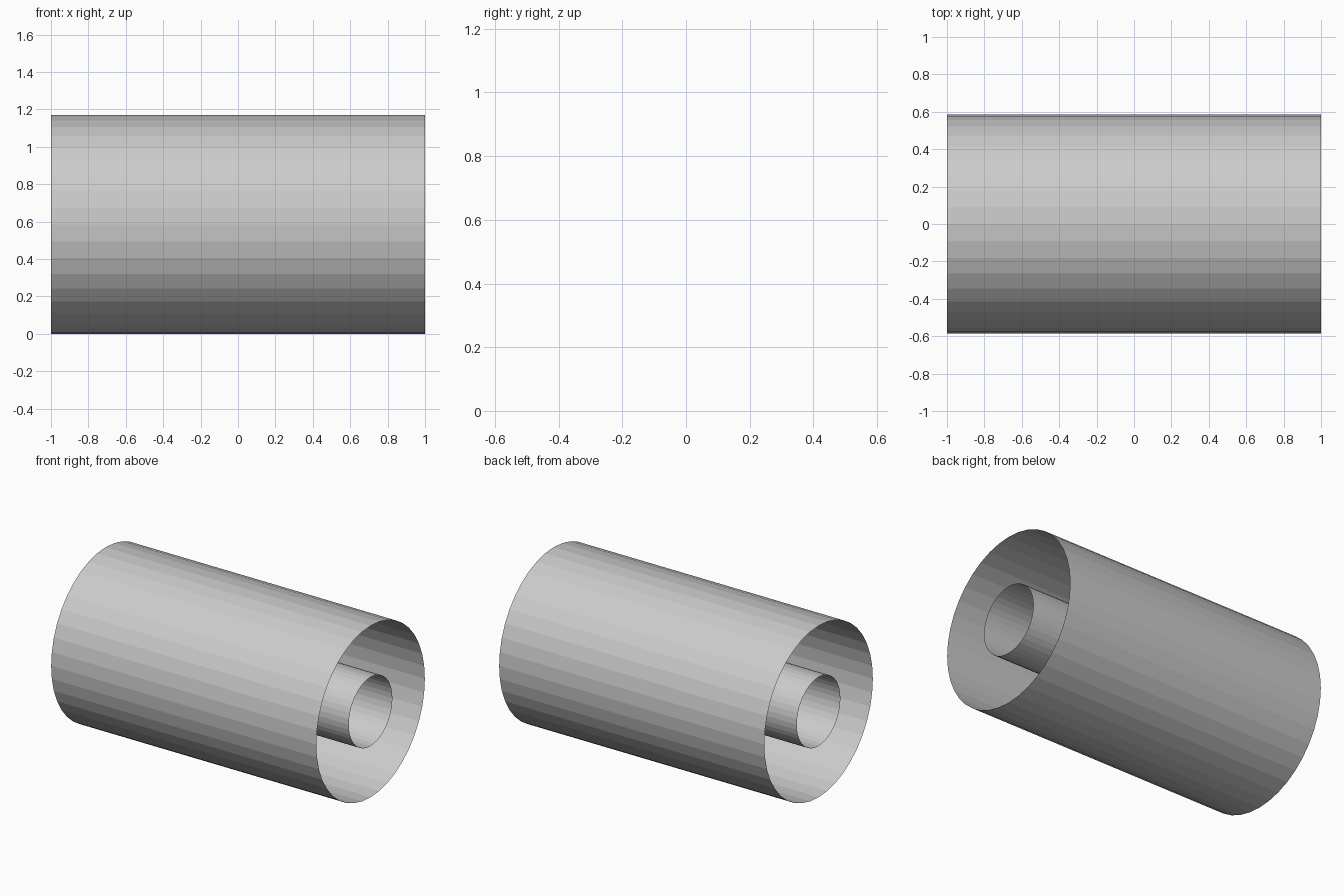
import bpy
from math import pi

if "Cube" in bpy.data.objects:
    bpy.data.objects.remove(bpy.data.objects["Cube"])

R_OUT, R_CORE, LENGTH, SIDES = 0.585, 0.235, 2.0, 40


def open_tube(name, radius):
    """Flat-shaded open-ended shell lying along x."""
    bpy.ops.mesh.primitive_cylinder_add(
        vertices=SIDES, radius=radius, depth=LENGTH, end_fill_type='NOTHING',
        location=(0, 0, R_OUT), rotation=(0, pi / 2, 0))
    ob = bpy.context.object
    ob.name = name
    bpy.ops.object.transform_apply(location=True, rotation=True, scale=True)
    return ob


# Outer wall and the thin core running through it
open_tube("outer_wall", R_OUT)
open_tube("inner_core", R_CORE)
